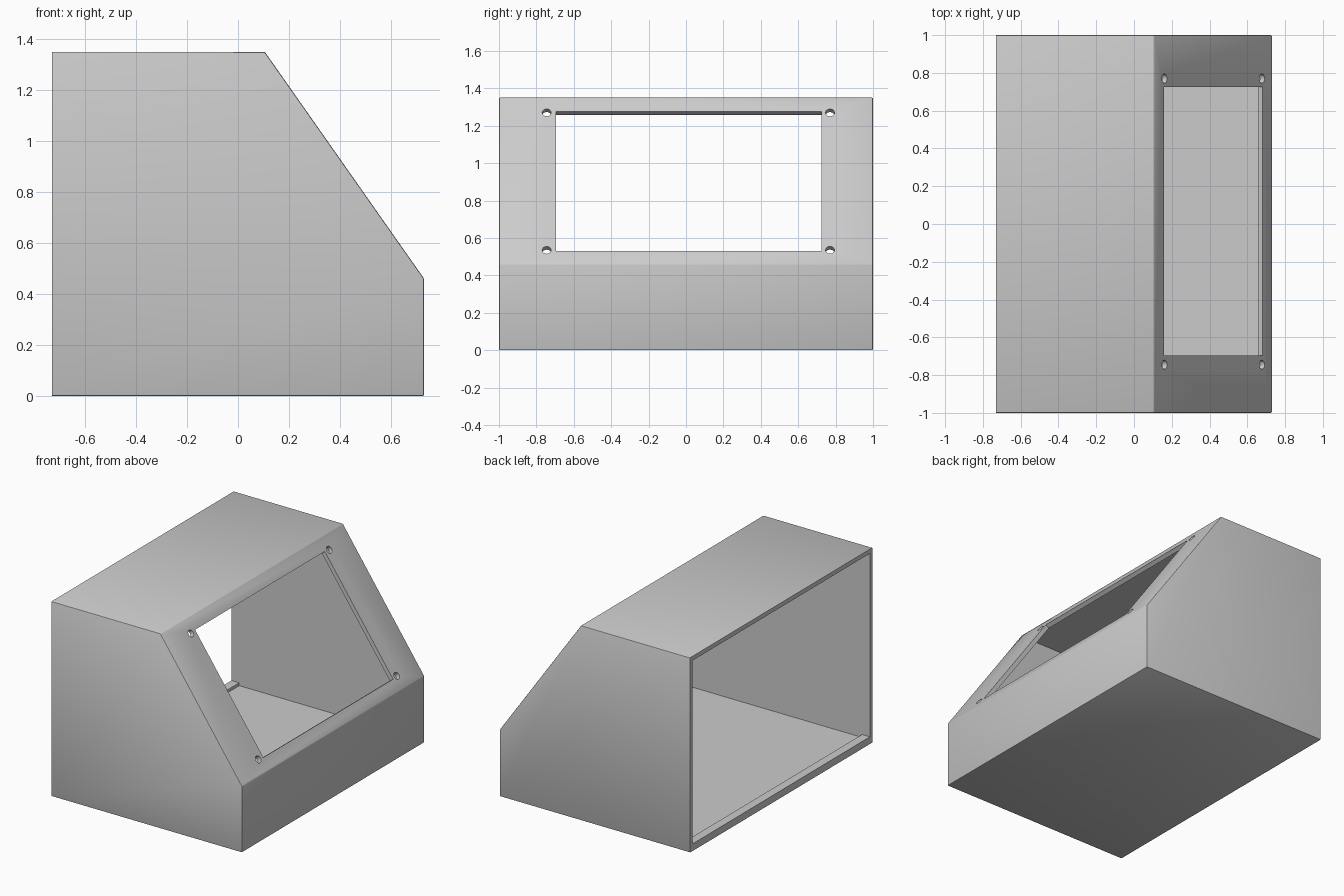
import bpy, bmesh
from mathutils import Matrix, Vector

cube = bpy.data.objects.get("Cube")
if cube:
    bpy.data.objects.remove(cube, do_unlink=True)

grey = bpy.data.materials.new("plain grey")
grey.use_nodes = True
colour = (0.6, 0.6, 0.6, 1)
grey.diffuse_color = colour
grey.node_tree.nodes["Principled BSDF"].inputs["Base Color"].default_value = colour


def make_object(name, bm):
    bmesh.ops.recalc_face_normals(bm, faces=bm.faces)
    mesh = bpy.data.meshes.new(name)
    bm.to_mesh(mesh)
    bm.free()
    mesh.materials.append(grey)
    obj = bpy.data.objects.new(name, mesh)
    bpy.context.collection.objects.link(obj)
    return obj


def prism(profile, half_width):
    """Extrude an x-z profile along y."""
    bm = bmesh.new()
    face = bm.faces.new([bm.verts.new((x, -half_width, z)) for x, z in profile])
    grown = bmesh.ops.extrude_face_region(bm, geom=[face])["geom"]
    verts = [g for g in grown if isinstance(g, bmesh.types.BMVert)]
    bmesh.ops.translate(bm, verts=verts, vec=(0, 2 * half_width, 0))
    return bm


def cut(target, cutter):
    cutter.hide_render = True
    mod = target.modifiers.new("cut", 'BOOLEAN')
    mod.operation = 'DIFFERENCE'
    mod.solver = 'EXACT'
    mod.object = cutter
    bpy.context.view_layer.objects.active = target
    bpy.ops.object.modifier_apply(modifier=mod.name)
    bpy.data.objects.remove(cutter, do_unlink=True)


# Outer body with slightly eased edges, except around the open end
back, front = -0.73, 0.73
slope_top, slope_low = Vector((0.105, 0, 1.35)), Vector((front, 0, 0.46))
bm = prism([(back, 0), (front, 0), (front, slope_low.z),
            (slope_top.x, slope_top.z), (back, slope_top.z)], 1.0)
eased = [e for e in bm.edges if any(v.co.x > back + 0.01 for v in e.verts)]
bmesh.ops.bevel(bm, geom=eased, offset=0.006, segments=2, profile=0.5, affect='EDGES')
housing = make_object("housing", bm)

# Hollow interior, leaving a low lip on the floor at the open end
cavity = prism([(-0.9, 0.05), (-0.67, 0.05), (-0.67, 0.03), (0.70, 0.03),
                (0.70, 0.45), (0.09, 1.32), (-0.9, 1.32)], 0.97)
cut(housing, make_object("cavity_cutter", cavity))

# Frame of the sloped panel: down the slope, across, outward
down = (slope_low - slope_top).normalized()
across = Vector((0, 1, 0))
outward = down.cross(across).normalized()
panel = Matrix((down, across, outward)).transposed().to_4x4()


def on_slope(y, z):
    t = (slope_top.z - z) / (slope_top.z - slope_low.z)
    return slope_top.lerp(slope_low, t) + across * y


# Rectangular window
low_z, high_z, left_y, right_y = 0.53, 1.275, -0.695, 0.725
a, b = on_slope(left_y, high_z), on_slope(right_y, low_z)
size = Vector(((b - a).dot(down), right_y - left_y, 0.16))
bm = bmesh.new()
bmesh.ops.create_cube(bm, size=1, matrix=Matrix.Translation((a + b) / 2)
                      @ panel @ Matrix.Diagonal(size.to_4d()))
cut(housing, make_object("window_cutter", bm))

# Four screw holes beside the window corners
bm = bmesh.new()
for y in (left_y - 0.05, right_y + 0.045):
    for z in (low_z + 0.005, high_z - 0.005):
        bmesh.ops.create_cone(bm, cap_ends=True, segments=24, radius1=0.024,
                              radius2=0.024, depth=0.16,
                              matrix=Matrix.Translation(on_slope(y, z)) @ panel)
cut(housing, make_object("screw_hole_cutter", bm))

bpy.ops.object.select_all(action='DESELECT')
housing.select_set(True)
bpy.context.view_layer.objects.active = housing
bpy.ops.object.shade_smooth_by_angle()
